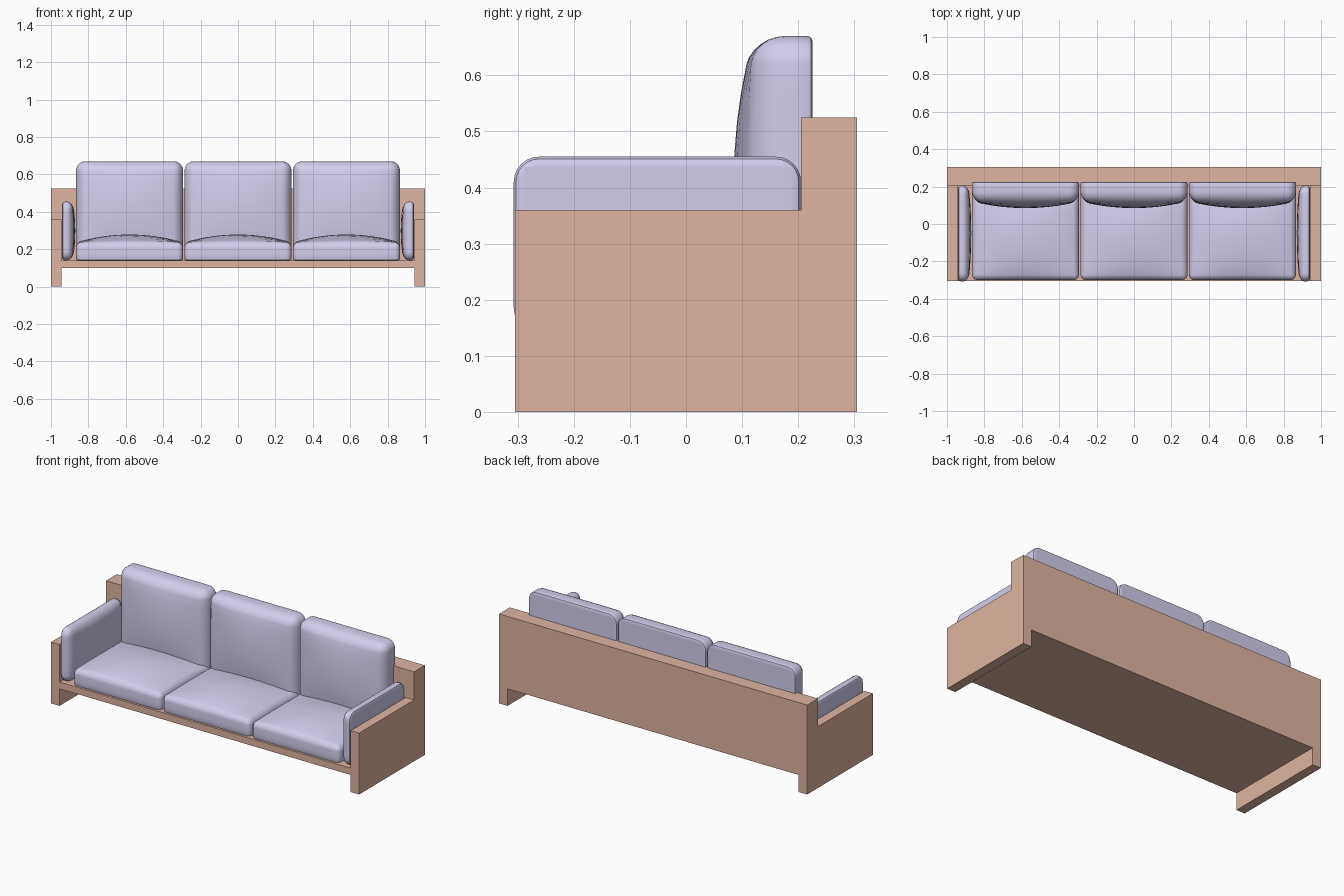
import bpy, bmesh, math
from mathutils import Matrix, Vector

if "Cube" in bpy.data.objects:
    bpy.data.objects.remove(bpy.data.objects["Cube"])


def material(name, color):
    m = bpy.data.materials.new(name)
    m.diffuse_color = color
    m.use_nodes = True
    m.node_tree.nodes["Principled BSDF"].inputs["Base Color"].default_value = m.diffuse_color
    return m


WOOD = material("wood", (0.73, 0.46, 0.36, 1))
FABRIC = material("fabric", (0.65, 0.62, 0.84, 1))


def add_object(name, bm, mat):
    bmesh.ops.recalc_face_normals(bm, faces=bm.faces)
    me = bpy.data.meshes.new(name)
    bm.to_mesh(me)
    bm.free()
    me.materials.append(mat)
    ob = bpy.data.objects.new(name, me)
    bpy.context.collection.objects.link(ob)
    return ob


def extruded(name, outline, y0, y1):
    """Front-view outline (x, z) extruded from y0 to y1."""
    bm = bmesh.new()
    face = bm.faces.new([bm.verts.new((x, y0, z)) for x, z in outline])
    ext = bmesh.ops.extrude_face_region(bm, geom=[face], use_keep_orig=True)
    verts = [g for g in ext["geom"] if isinstance(g, bmesh.types.BMVert)]
    bmesh.ops.translate(bm, verts=verts, vec=(0, y1 - y0, 0))
    return add_object(name, bm, WOOD)


def samples(h, r, n=8):
    """Grid positions across one axis: fine in the rounded rims, even between."""
    rim = [h - r + r * math.tan(math.radians(a)) for a in (45, 30, 15)]
    inner = [(h - r) * (2 * i / n - 1) for i in range(n + 1)]
    return [-c for c in rim] + inner + rim[::-1]


def cushion(name, hu, hv, edge, crown, r, rw, matrix, back_round=0.008):
    """Flat-backed pad, rounded at the rim and crowned towards local +z."""
    us, vs = samples(hu, r), samples(hv, r)
    ws = [0, (edge - rw) / 2] + [edge - rw + rw * math.tan(math.radians(a)) for a in (0, 15, 30, 45)]
    dims = (len(us), len(vs), len(ws))
    bm, verts = bmesh.new(), {}

    def vert(key):
        if key not in verts:
            u, v, w = us[key[0]], vs[key[1]], ws[key[2]]
            iu = max(r - hu, min(hu - r, u))
            iv = max(r - hv, min(hv - r, v))
            iw = min(edge - rw, w)
            d = Vector(((u - iu) / r, (v - iv) / r, (w - iw) / rw))
            if max(map(abs, d)) > 0.999:
                d.normalize()
            p = Vector((iu + d.x * r, iv + d.y * r, iw + d.z * rw))
            lift = (1 - (p.x / hu) ** 2) * (1 - (p.y / hv) ** 2)
            p.z += crown * lift * p.z / edge
            verts[key] = bm.verts.new(p)
        return verts[key]

    for axis in range(3):
        a, b = [i for i in range(3) if i != axis]
        for side in (0, dims[axis] - 1):
            for i in range(dims[a] - 1):
                for j in range(dims[b] - 1):
                    quad = []
                    for di, dj in ((0, 0), (1, 0), (1, 1), (0, 1)):
                        key = [side] * 3
                        key[a], key[b] = i + di, j + dj
                        quad.append(vert(tuple(key)))
                    bm.faces.new(quad)
    # Soften the sharp rim around the flat back
    rim = [e for e in bm.edges if all(abs(v.co.z) < 1e-6 for v in e.verts)
           and any(f.calc_center_median().z > 1e-5 for f in e.link_faces)]
    bmesh.ops.recalc_face_normals(bm, faces=bm.faces)
    bmesh.ops.bevel(bm, geom=rim, offset=back_round, segments=2, profile=0.5, affect='EDGES')
    bm.transform(matrix)
    ob = add_object(name, bm, FABRIC)
    bpy.ops.object.select_all(action='DESELECT')
    ob.select_set(True)
    bpy.context.view_layer.objects.active = ob
    bpy.ops.object.shade_smooth_by_angle(angle=math.radians(35))
    return ob


# Frame: arms and base as one section, joined to the back panel
IN = 0.945
frame = extruded("frame", [(-1, 0), (-IN, 0), (-IN, 0.1), (IN, 0.1), (IN, 0), (1, 0),
                           (1, 0.36), (IN, 0.36), (IN, 0.14), (-IN, 0.14),
                           (-IN, 0.36), (-1, 0.36)], -0.305, 0.205)
back = extruded("back_panel", [(-1, 0), (-IN, 0), (-IN, 0.1), (IN, 0.1), (IN, 0), (1, 0),
                               (1, 0.525), (-1, 0.525)], 0.205, 0.305)
union = frame.modifiers.new("join_back", 'BOOLEAN')
union.operation, union.solver, union.object = 'UNION', 'EXACT', back
bpy.context.view_layer.objects.active = frame
bpy.ops.object.modifier_apply(modifier=union.name)
bpy.data.objects.remove(back)

# Three seat cushions and three back cushions
for i, x in enumerate((-0.58, 0, 0.58), 1):
    cushion(f"seat_cushion_{i}", 0.286, 0.252, 0.096, 0.042, 0.03, 0.03,
            Matrix.Translation((x, -0.048, 0.141)))
    cushion(f"back_cushion_{i}", 0.286, 0.26, 0.105, 0.035, 0.05, 0.055,
            Matrix.Translation((x, 0.225, 0.41)) @ Matrix.Rotation(math.pi / 2, 4, 'X'))

# Arm cushions, bulging inwards
for side, label in ((-1, "left"), (1, "right")):
    cushion(f"{label}_arm_cushion", 0.157, 0.256, 0.056, 0.014, 0.045, 0.03,
            Matrix.Translation((side * 0.94, -0.051, 0.298))
            @ Matrix.Rotation(-side * math.pi / 2, 4, 'Y'), 0.014)
